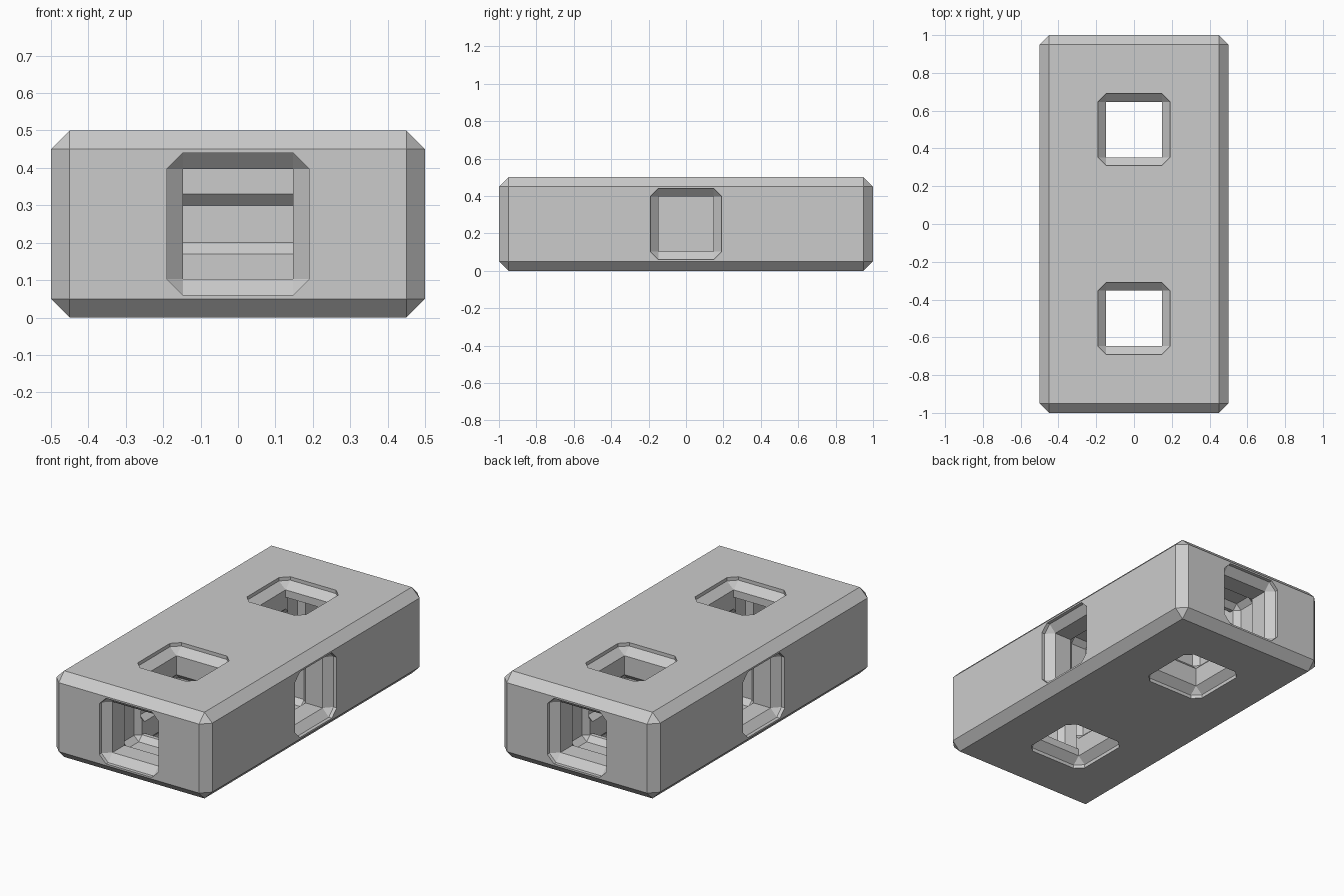
import bpy, bmesh
from math import pi
from mathutils import Matrix, Vector

old = bpy.data.objects.get("Cube")
if old:
    bpy.data.objects.remove(old, do_unlink=True)

# Single flat grey
grey = bpy.data.materials.new("plain_grey")
grey.use_nodes = True
colour = (0.6, 0.6, 0.6, 1)
grey.diffuse_color = colour
grey.node_tree.nodes["Principled BSDF"].inputs["Base Color"].default_value = colour

HOLE, MOUTH, GROOVE = 0.147, 0.19, 0.177   # half widths


def add_object(name, bm):
    bmesh.ops.recalc_face_normals(bm, faces=bm.faces)
    mesh = bpy.data.meshes.new(name)
    bm.to_mesh(mesh)
    bm.free()
    mesh.materials.append(grey)
    obj = bpy.data.objects.new(name, mesh)
    bpy.context.collection.objects.link(obj)
    return obj


def ring(bm, depth, half):
    """Square ring whose corners are cut back to the hole width."""
    h, c = half, HOLE
    pts = [(h, c), (c, h), (-c, h), (-h, c), (-h, -c), (-c, -h), (c, -h), (h, -c)]
    return [bm.verts.new((x, y, -depth)) for x, y in pts]


def socket_cutter(name, profile, matrix):
    """Loft rings of (depth, half width) down local -z."""
    bm = bmesh.new()
    rings = [ring(bm, d, h) for d, h in profile]
    for a, b in zip(rings, rings[1:]):
        for i in range(8):
            j = (i + 1) % 8
            bm.faces.new((a[i], a[j], b[j], b[i]))
    bm.faces.new(rings[0])
    bm.faces.new(rings[-1])
    bmesh.ops.remove_doubles(bm, verts=bm.verts, dist=0.0001)
    bm.transform(matrix)
    obj = add_object(name, bm)
    obj.hide_render = True
    return obj


# Chamfered block
bm = bmesh.new()
bmesh.ops.create_cube(bm, size=1)
bm.transform(Matrix.Translation((0, 0, 0.25)) @ Matrix.Diagonal((1, 2, 0.5, 1)))
bmesh.ops.bevel(bm, geom=bm.edges[:], offset=0.05, segments=1, affect='EDGES')
block = add_object("connector_block", bm)

# Socket profiles: flared mouth, then a shallow locking groove
mouth = [(-0.05, MOUTH), (0.02, MOUTH), (0.06, HOLE)]
groove = [(0.17, HOLE), (0.2, GROOVE), (0.3, GROOVE), (0.33, HOLE)]
blind_end = [(0.4, HOLE)]
deep_end = [(0.5, HOLE)]
far_mouth = [(0.5 - d, h) for d, h in reversed(mouth)]

cutters = []
for s in (-1, 1):
    # Vertical shaft
    cutters.append(socket_cutter("shaft_cutter", mouth + groove + far_mouth,
                                 Matrix.Translation((0, s * 0.5, 0.5))))
    # End socket, meeting the shaft
    cutters.append(socket_cutter("end_cutter", mouth + groove + deep_end,
                                 Matrix.Translation((0, s, 0.25)) @ Matrix.Rotation(-s * pi / 2, 4, 'X')))
    # Blind side socket
    cutters.append(socket_cutter("side_cutter", mouth + groove + blind_end,
                                 Matrix.Translation((s * 0.5, 0, 0.25)) @ Matrix.Rotation(s * pi / 2, 4, 'Y')))

# Cut the sockets
bpy.context.view_layer.objects.active = block
for cutter in cutters:
    mod = block.modifiers.new("socket", 'BOOLEAN')
    mod.operation = 'DIFFERENCE'
    mod.solver = 'EXACT'
    mod.object = cutter
    bpy.ops.object.modifier_apply(modifier=mod.name)
for cutter in cutters:
    bpy.data.objects.remove(cutter, do_unlink=True)
